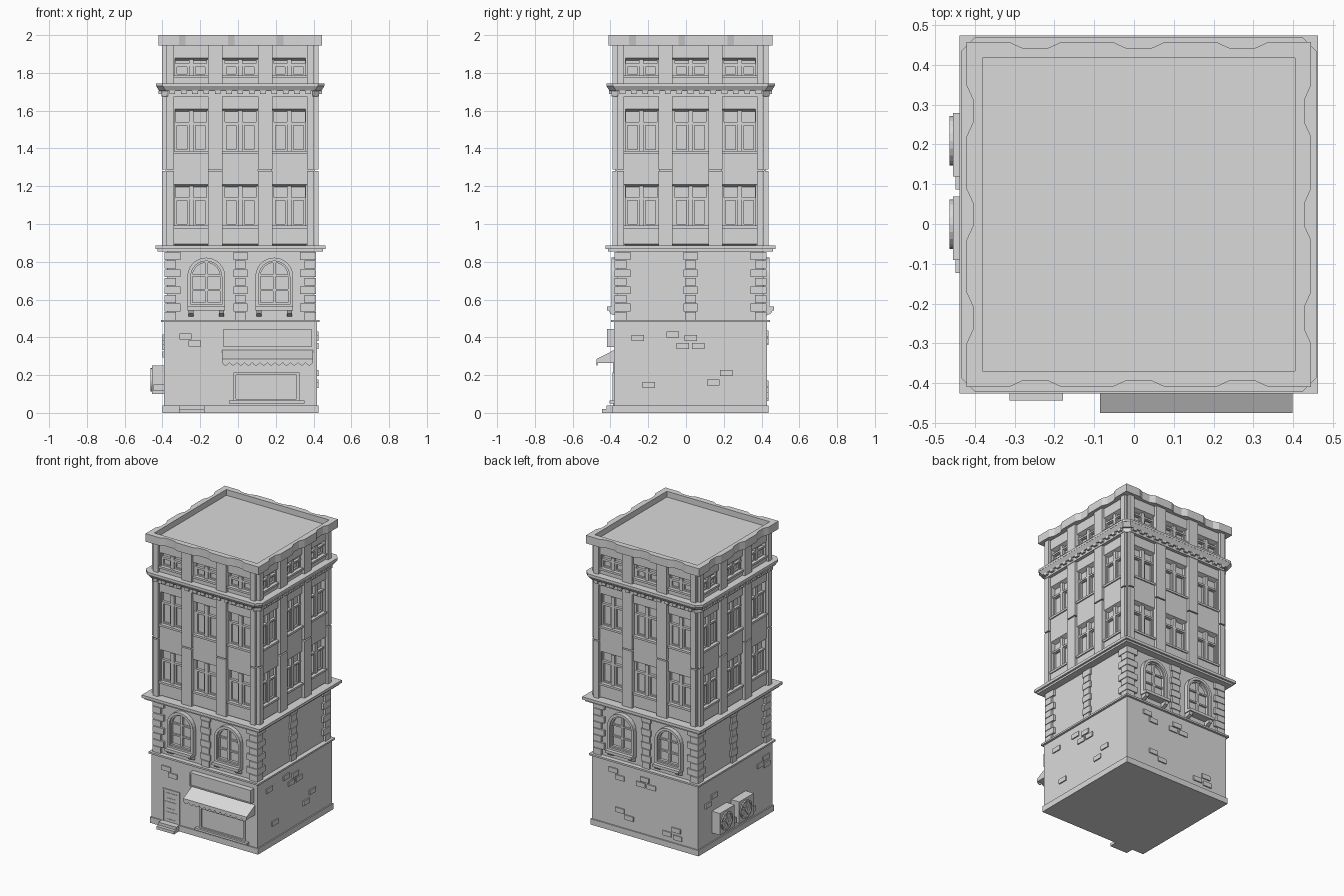
import bpy, bmesh
from math import sin, cos, pi, radians
from mathutils import Vector, Matrix

cube = bpy.data.objects.get("Cube")
if cube:
    bpy.data.objects.remove(cube)

CENTRE = Vector((0.012, 0.024, 0))
FRONT, RIGHT, BACK, LEFT = range(4)
SIDES = (FRONT, RIGHT, BACK, LEFT)

stone = bpy.data.materials.new("stone_grey")
stone.use_nodes = True
grey = (0.7, 0.7, 0.7, 1)
stone.diffuse_color = grey
stone.node_tree.nodes["Principled BSDF"].inputs["Base Color"].default_value = grey


class Part:
    """Collects solids placed by side: u runs along the wall, d outward, z up."""

    def __init__(self, name):
        self.name, self.bm = name, bmesh.new()

    def verts(self, side, points):
        turn = Matrix.Rotation(side * pi / 2, 3, "Z")
        return [self.bm.verts.new(CENTRE + turn @ Vector((u, -d, z))) for u, d, z in points]

    def strip(self, a, b):
        for i in range(len(a)):
            j = (i + 1) % len(a)
            self.bm.faces.new((a[i], a[j], b[j], b[i]))

    def loft(self, side, low, high):
        a, b = self.verts(side, low), self.verts(side, high)
        self.strip(a, b)
        self.bm.faces.new(a)
        self.bm.faces.new(b)

    def plan(self, side, pts, z0, z1):
        self.loft(side, [(u, d, z0) for u, d in pts], [(u, d, z1) for u, d in pts])

    def elevation(self, side, pts, d0, d1):
        self.loft(side, [(u, d0, z) for u, z in pts], [(u, d1, z) for u, z in pts])

    def section(self, side, pts, u0, u1):
        self.loft(side, [(u0, d, z) for d, z in pts], [(u1, d, z) for d, z in pts])

    def box(self, side, u0, u1, d0, d1, z0, z1):
        self.plan(side, [(u0, d0), (u1, d0), (u1, d1), (u0, d1)], z0, z1)

    def slab(self, half, z0, z1):
        self.box(FRONT, -half, half, -half, half, z0, z1)

    def ring(self, side, outer, inner, d0, d1):
        loops = [self.verts(side, [(u, d, z) for u, z in pts])
                 for pts, d in ((outer, d0), (outer, d1), (inner, d1), (inner, d0))]
        for i in range(4):
            self.strip(loops[i], loops[(i + 1) % 4])

    def done(self):
        bmesh.ops.recalc_face_normals(self.bm, faces=self.bm.faces)
        mesh = bpy.data.meshes.new(self.name)
        self.bm.to_mesh(mesh)
        self.bm.free()
        mesh.materials.append(stone)
        bpy.context.collection.objects.link(bpy.data.objects.new(self.name, mesh))


def rect(u0, u1, z0, z1):
    return [(u0, z0), (u1, z0), (u1, z1), (u0, z1)]


def circle(u, z, r, n=20):
    return [(u + r * cos(2 * pi * i / n), z + r * sin(2 * pi * i / n)) for i in range(n)]


def arch(u, r, bottom, spring, n=12):
    curve = [(u + r * cos(pi * i / n), spring + r * sin(pi * i / n)) for i in range(n + 1)]
    return [(u - r, bottom), (u + r, bottom)] + curve


# Main masses and ledges
body = Part("building_walls")
body.slab(0.405, 0.03, 0.485)
body.slab(0.387, 0.48, 0.86)
body.slab(0.368, 0.88, 1.95)
body.done()

ledges = Part("ledges")
ledges.slab(0.413, 0, 0.04)
ledges.slab(0.42, 0.48, 0.492)
ledges.slab(0.437, 0.855, 0.868)
ledges.slab(0.45, 0.868, 0.887)
ledges.done()

# Raised bricks on the ground floor, as (u, z) per side
bricks = Part("raised_bricks")
layout = {
    FRONT: [(-.29, .405), (-.24, .367)],
    RIGHT: [(-.28, .397), (-.095, .416), (0, .397), (-.04, .355), (.04, .355),
            (-.22, .148), (.12, .16), (.19, .21)],
    BACK: [(-.24, .42), (-.19, .38), (0, .416), (-.03, .376), (.05, .376),
           (-.19, .155), (-.12, .12), (.17, .09), (.24, .13), (.25, .08)],
    LEFT: [(-.3, .31), (-.23, .35), (.27, .37), (.33, .4), (.34, .35)],
}
for side, spots in layout.items():
    for u, z in spots:
        bricks.box(side, u - .033, u + .033, .4, .413, z - .016, z + .016)
bricks.done()

# Door with panels and steps
door = Part("front_door")
door.ring(FRONT, rect(-.32, -.19, .02, .265), rect(-.31, -.2, .03, .255), .4, .411)
for z0, z1 in ((.05, .11), (.125, .18), (.195, .24)):
    door.ring(FRONT, rect(-.3, -.21, z0, z1), rect(-.29, -.22, z0 + .01, z1 - .01), .4, .408)
door.done()
steps = Part("door_steps")
steps.box(FRONT, -.325, -.19, .4, .468, 0, .02)
steps.box(FRONT, -.325, -.19, .4, .445, .02, .04)
steps.done()

# Shop front
shop = Part("shop_window")
shop.ring(FRONT, rect(-.036, .313, .06, .215), rect(-.022, .299, .074, .201), .4, .414)
shop.box(FRONT, -.06, .34, .4, .428, .05, .065)
shop.done()
sign = Part("blank_sign_board")
sign.ring(FRONT, rect(-.089, .378, .35, .445), rect(-.081, .37, .358, .437), .4, .442)
sign.box(FRONT, -.085, .374, .4, .436, .354, .441)
sign.done()
awning = Part("awning")
awning.section(FRONT, [(.4, .335), (.499, .285), (.499, .265), (.4, .265)], -.098, .386)
count = 12
step = .484 / count
for i in range(count):
    u = -.098 + step * i
    scallop = [(u, .266), (u + step * .25, .255), (u + step / 2, .25),
               (u + step * .75, .255), (u + step, .266)]
    awning.elevation(FRONT, scallop, .493, .499)
awning.done()

# Air conditioners on the left-hand wall
coolers = Part("air_conditioners")
for u in (-.175, .035):
    coolers.box(LEFT, u - .08, u + .08, .4, .467, .1, .25)
    coolers.box(LEFT, u + .08, u + .112, .4, .46, .115, .15)
    coolers.ring(LEFT, circle(u - .01, .175, .062), circle(u - .01, .175, .052), .46, .475)
    coolers.elevation(LEFT, circle(u - .01, .175, .014, 10), .46, .475)
    for i in range(6):
        a = radians(60 * i)
        blade = [(u - .01 + r * cos(a + t), .175 + r * sin(a + t))
                 for r, t in ((.012, -.3), (.052, -.15), (.052, .3), (.012, .3))]
        coolers.elevation(LEFT, blade, .466, .471)
coolers.done()

# Alternating corner stones and middle piers
quoins = Part("corner_stones")
rows = 8
height = (.855 - .492) / rows
for side in SIDES:
    for row in range(rows):
        z0 = .492 + row * height
        z1 = z0 + height - .004
        size = .085 if row % 2 else .062
        quoins.box(side, .402 - size, .402, .402 - size, .402, z0, z1)
        half = .037 if row % 2 else .028
        quoins.box(side, -half, half, .38, .4, z0, z1)
quoins.done()

# Arched windows, front and back
arches = Part("arched_windows")
for side in (FRONT, BACK):
    for u in (-.18, .18):
        arches.ring(side, arch(u, .1, .56, .722), arch(u, .082, .575, .722), .38, .418)
        arches.ring(side, arch(u, .083, .574, .722), arch(u, .073, .585, .722), .38, .405)
        arches.box(side, u - .008, u + .008, .38, .401, .575, .8)
        for z in (.65, .728):
            arches.box(side, u - .08, u + .08, .38, .399, z - .005, z + .005)
        arches.box(side, u - .1, u + .1, .38, .443, .543, .562)
        for b in (u - .08, u + .08):
            arches.section(side, [(.38, .545), (.435, .545), (.425, .525), (.38, .508)],
                           b - .013, b + .013)
arches.done()

# Upper piers, with a joint between storeys and notched corners
piers = Part("upper_piers")
storeys = ((.885, 1.28), (1.288, 1.68), (1.74, 1.95))
for side in SIDES:
    piers.box(side, .345, .395, .345, .395, .885, 1.95)
    for z0, z1 in storeys:
        for u in (-.1325, .1325):
            piers.box(side, u - .038, u + .038, .36, .414, z0, z1)
        for s in (-1, 1):
            u0, u1 = sorted((s * .352, s * .39))
            piers.box(side, u0, u1, .36, .414, z0, z1)
piers.done()

# Wall panels with a sloped lower lip, and the windows between them
panels, windows = Part("wall_panels"), Part("upper_windows")
solid_bands = ((.885, .985), (1.2, 1.38), (1.6, 1.78), (1.87, 1.95))
openings = ((.985, 1.2), (1.38, 1.6), (1.78, 1.87))
for side in SIDES:
    for u in (-.26, 0, .26):
        a, b = u - .095, u + .095
        for z0, z1 in solid_bands:
            panels.section(side, [(.36, z0 - .008), (.396, z0 + .008), (.396, z1), (.36, z1)], a, b)
        for z0, z1 in openings:
            bar = z1 - (z1 - z0) * .3
            windows.box(side, a, b, .36, .404, z0 - .008, z0 + .006)
            windows.box(side, a, b, .36, .386, bar - .006, bar + .006)
            windows.box(side, u - .012, u + .012, .36, .388, z0, z1)
            for s in (-1, 1):
                c = u + s * .048
                windows.ring(side, rect(c - .036, c + .036, z0, bar),
                             rect(c - .026, c + .026, z0 + .015, bar - .012), .36, .38)
                e = u + s * .09
                windows.box(side, e - .008, e + .008, .36, .384, z0, z1)
panels.done()
windows.done()


# Chamfered cornice with dentils
def octagon(half, z, cut=.035):
    pts = [(half - cut, half), (half, half - cut), (half, cut - half), (half - cut, -half),
           (cut - half, -half), (-half, cut - half), (-half, half - cut), (cut - half, half)]
    return [(u, d, z) for u, d in pts]


cornice = Part("cornice")
for low, high, z0, z1 in ((.418, .418, 1.675, 1.705), (.428, .445, 1.703, 1.73),
                          (.446, .446, 1.73, 1.745)):
    cornice.loft(FRONT, octagon(low, z0), octagon(high, z1))
for side in SIDES:
    for i in range(13):
        u = (i - 6) * .06
        cornice.box(side, u - .015, u + .015, .41, .432, 1.687, 1.706)
cornice.done()

# Roof and parapet with shallow dips over each bay
roof = Part("roof")
roof.slab(.4, 1.945, 1.96)
roof.done()
parapet = Part("parapet")
outer, inner, dip = .433, .393, .417
edge = [(-outer, outer)]
for u in (-.26, 0, .26):
    edge += [(u - .065, outer), (u - .03, dip), (u + .03, dip), (u + .065, outer)]
edge += [(outer, outer), (inner, inner), (-inner, inner)]
for side in SIDES:
    parapet.plan(side, edge, 1.945, 2)
parapet.done()
